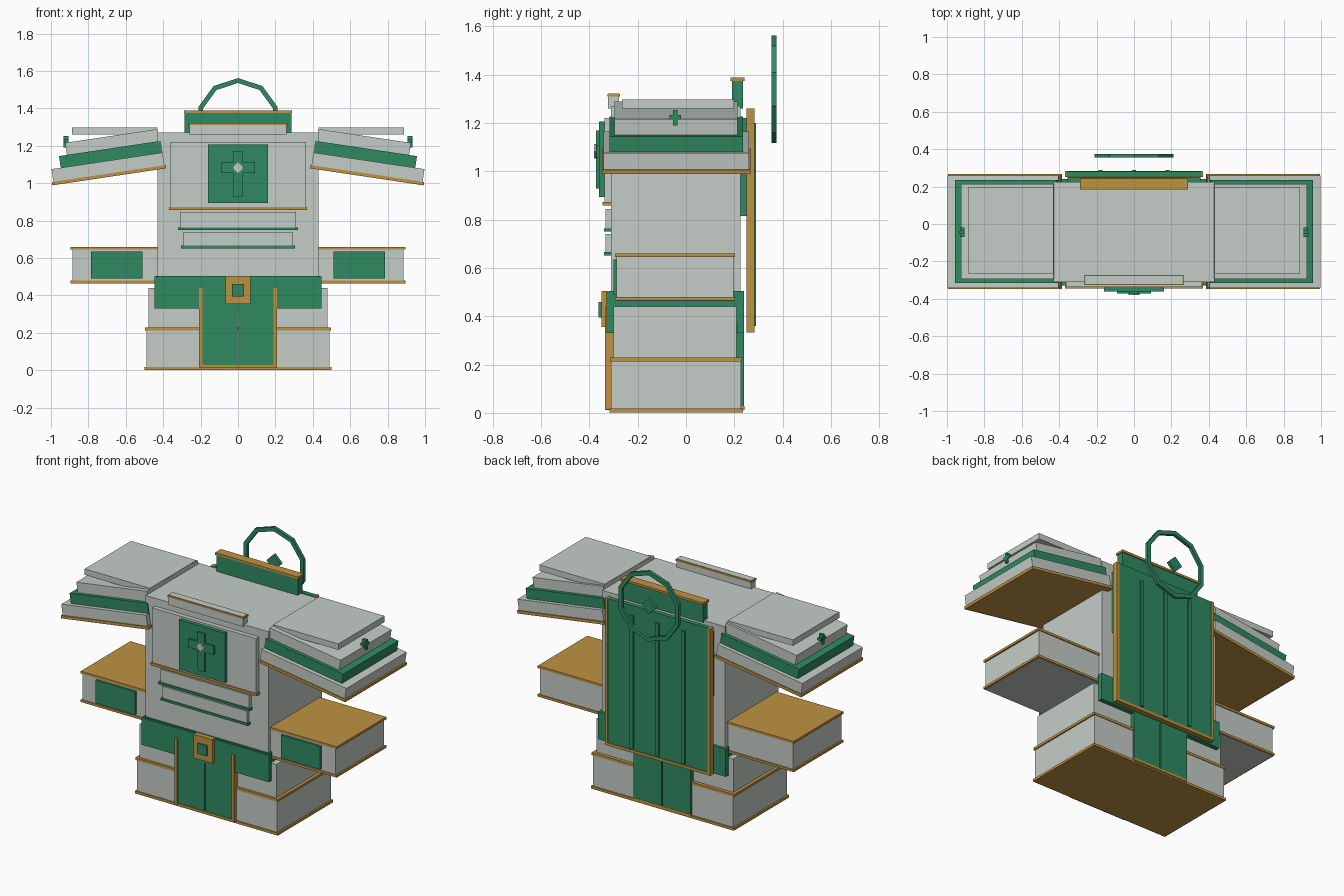
import bpy, bmesh, math
from mathutils import Matrix, Vector

if "Cube" in bpy.data.objects:
    bpy.data.objects.remove(bpy.data.objects["Cube"])


def material(name, rgb):
    m = bpy.data.materials.new(name)
    m.diffuse_color = (*rgb, 1)
    m.use_nodes = True
    m.node_tree.nodes["Principled BSDF"].inputs["Base Color"].default_value = m.diffuse_color
    return m


LIGHT = material("pale grey cloth", (0.56, 0.61, 0.57))
GREEN = material("deep green cloth", (0.028, 0.254, 0.122))
GOLD = material("gold trim", (0.52, 0.29, 0.055))


def finish(name, bm, mat):
    bmesh.ops.recalc_face_normals(bm, faces=bm.faces)
    me = bpy.data.meshes.new(name)
    bm.to_mesh(me)
    bm.free()
    me.materials.append(mat)
    ob = bpy.data.objects.new(name, me)
    bpy.context.collection.objects.link(ob)
    return ob


def box(name, mat, x, y, z, tilt=0.0):
    """Box from (min, max) ranges, optionally tilted about its own centre on the y axis."""
    bm = bmesh.new()
    size = [r[1] - r[0] for r in (x, y, z)]
    mid = Vector([(r[0] + r[1]) / 2 for r in (x, y, z)])
    bmesh.ops.create_cube(bm, size=1, matrix=Matrix.Translation(mid)
                          @ Matrix.Rotation(tilt, 4, 'Y') @ Matrix.Diagonal((*size, 1)))
    return finish(name, bm, mat)


def wide(name, mat, half, y, z):
    return box(name, mat, (-half, half), y, z)


def pair(name, mat, x, y, z, tilt=0.0):
    """Mirrored left and right boxes."""
    box(name + "_right", mat, x, y, z, tilt)
    box(name + "_left", mat, (-x[1], -x[0]), y, z, -tilt)


def diamond(name, mat, r, y, z):
    bm = bmesh.new()
    bmesh.ops.create_cone(bm, cap_ends=True, segments=4, radius1=r, radius2=r, depth=y[1] - y[0],
                          matrix=Matrix.Translation((0, (y[0] + y[1]) / 2, z))
                          @ Matrix.Rotation(math.pi / 2, 4, 'X'))
    return finish(name, bm, mat)


# Skirt tiers with gold hems
pair("skirt_lower", LIGHT, (0, 0.49), (-0.31, 0.228), (0.008, 0.22))
pair("skirt_upper", LIGHT, (0, 0.478), (-0.30, 0.21), (0.22, 0.44))
pair("skirt_hem", GOLD, (0, 0.5), (-0.317, 0.236), (0.002, 0.018))
pair("skirt_middle_trim", GOLD, (0, 0.498), (-0.315, 0.232), (0.213, 0.229))

# Front and back tabards, split down the middle
pair("tabard_front", GREEN, (0.003, 0.2), (-0.328, -0.29), (0.025, 0.45))
pair("tabard_back", GREEN, (0.003, 0.2), (0.2, 0.24), (0.025, 0.45))
pair("tabard_edge", GOLD, (0.19, 0.208), (-0.336, -0.30), (0.014, 0.44))
wide("tabard_front_hem", GOLD, 0.2, (-0.333, -0.30), (0.012, 0.028))
wide("tabard_back_hem", GOLD, 0.2, (0.21, 0.242), (0.012, 0.028))

# Belt and buckle
wide("belt", GREEN, 0.44, (-0.318, 0.23), (0.365, 0.505))
wide("belt_front", GREEN, 0.446, (-0.329, -0.30), (0.33, 0.5))
wide("belt_back", GREEN, 0.446, (0.212, 0.24), (0.33, 0.505))
wide("buckle", GOLD, 0.066, (-0.35, -0.32), (0.355, 0.505))
wide("buckle_gem", GREEN, 0.032, (-0.362, -0.345), (0.395, 0.46))

# Torso, chest plate and ribs
wide("torso", LIGHT, 0.43, (-0.31, 0.225), (0.45, 1.27))
wide("chest_plate", LIGHT, 0.363, (-0.338, -0.30), (0.868, 1.22))
wide("chest_trim", GOLD, 0.37, (-0.345, -0.30), (0.858, 0.874))
for i, (half, z0, z1) in enumerate([(0.31, 0.753, 0.845), (0.295, 0.655, 0.74)]):
    wide(f"rib_{i}", LIGHT, half, (-0.333, -0.30), (z0, z1))
    wide(f"rib_trim_{i}", GREEN, half + 0.01, (-0.34, -0.30), (z0 - 0.003, z0 + 0.011))
wide("back_plate", GREEN, 0.355, (0.22, 0.252), (0.815, 1.22))

# Chest emblem: plate, cross and centre diamond
wide("emblem_plate", GREEN, 0.16, (-0.36, -0.33), (0.893, 1.207))
wide("emblem_cross_upright", GREEN, 0.026, (-0.373, -0.355), (0.93, 1.17))
wide("emblem_cross_bar", GREEN, 0.09, (-0.371, -0.355), (1.055, 1.11))
diamond("emblem_diamond", LIGHT, 0.03, (-0.38, -0.365), 1.083)

# Collars
wide("collar_back", GREEN, 0.285, (0.19, 0.236), (1.26, 1.378))
wide("collar_back_trim", GOLD, 0.29, (0.185, 0.243), (1.375, 1.389))
wide("collar_front", LIGHT, 0.26, (-0.322, -0.277), (1.26, 1.323))
wide("collar_front_trim", GOLD, 0.265, (-0.326, -0.273), (1.31, 1.321))

# Sleeves
pair("sleeve", LIGHT, (0.40, 0.885), (-0.288, 0.197), (0.463, 0.655))
pair("sleeve_top_trim", GOLD, (0.40, 0.895), (-0.293, 0.203), (0.645, 0.66))
pair("sleeve_bottom_trim", GOLD, (0.40, 0.895), (-0.293, 0.203), (0.465, 0.48))
pair("sleeve_panel", GREEN, (0.51, 0.785), (-0.301, -0.28), (0.49, 0.636))

# Layered shoulder pads, tilted outward, with a level cap
TILT = math.radians(8.5)
for name, mat, cx, cz, length, thick, y in [
        ("shoulder_trim", GOLD, 0.69, 1.043, 0.615, 0.018, (-0.348, 0.267)),
        ("shoulder_base", LIGHT, 0.695, 1.084, 0.60, 0.072, (-0.342, 0.26)),
        ("shoulder_band", GREEN, 0.68, 1.153, 0.55, 0.066, (-0.316, 0.236)),
        ("shoulder_upper", LIGHT, 0.672, 1.22, 0.50, 0.066, (-0.295, 0.214))]:
    pair(name, mat, (cx - length / 2, cx + length / 2), y,
         (cz - thick / 2, cz + thick / 2), TILT)
pair("shoulder_cap", LIGHT, (0.43, 0.887), (-0.265, 0.198), (1.26, 1.298))
pair("shoulder_cross_upright", GREEN, (0.905, 0.933), (-0.053, -0.036), (1.19, 1.253))
pair("shoulder_cross_bar", GREEN, (0.905, 0.931), (-0.069, -0.02), (1.215, 1.234))

# Cape with gold edges and raised ribs
wide("cape", GREEN, 0.36, (0.253, 0.28), (0.34, 1.26))
pair("cape_edge", GOLD, (0.35, 0.368), (0.25, 0.284), (0.332, 1.26))
wide("cape_hem", GOLD, 0.368, (0.25, 0.284), (0.332, 0.35))
for i in (-1, 0, 1):
    box(f"cape_rib_{i + 1}", GREEN, (i * 0.18 - 0.011, i * 0.18 + 0.011), (0.27, 0.29), (0.36, 1.2))

# Ten-sided halo ring behind the collar, with a diamond in its centre
bm = bmesh.new()
rings = []
for k in range(10):
    a = k * math.tau / 10
    rings.append([bm.verts.new((r * math.sin(a), y, 1.34 + r * math.cos(a)))
                  for r, y in ((0.222, 0.355), (0.222, 0.375), (0.196, 0.375), (0.196, 0.355))])
for k in range(10):
    p, q = rings[k], rings[(k + 1) % 10]
    for j in range(4):
        bm.faces.new((p[j], p[(j + 1) % 4], q[(j + 1) % 4], q[j]))
finish("halo_ring", bm, GREEN)
diamond("halo_diamond", GREEN, 0.05, (0.355, 0.375), 1.34)
